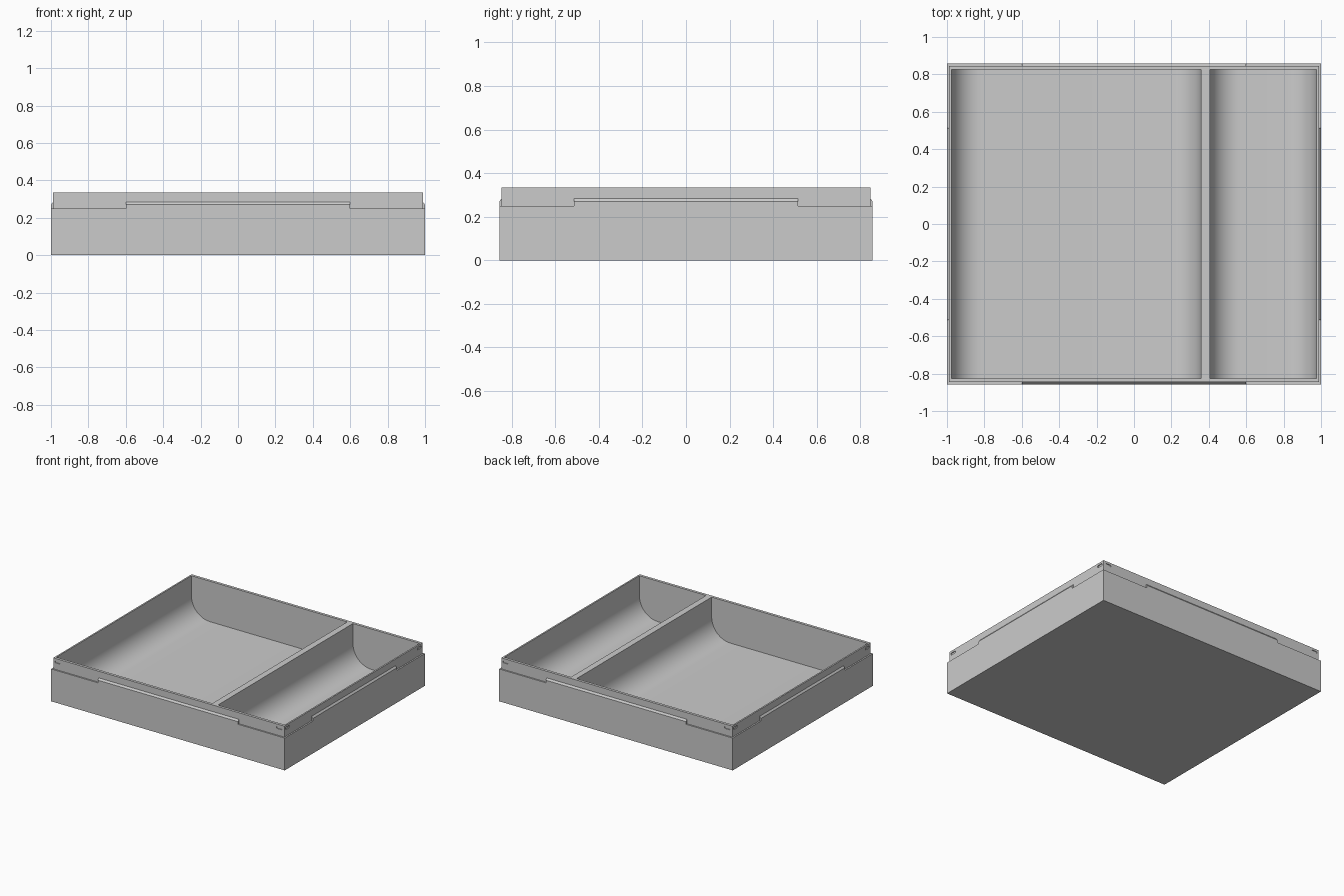
import bpy, bmesh, math

cube = bpy.data.objects.get("Cube")
if cube:
    bpy.data.objects.remove(cube, do_unlink=True)

HALF_X, HALF_Y = 1.0, 0.857
STEP = 0.011                # how far the upper rim sits inside the base
TOP, LEDGE, FLOOR = 0.335, 0.25, 0.022
POCKET_Y, FILLET = 0.825, 0.16

grey = bpy.data.materials.new("plain grey")
grey.use_nodes = True
grey.diffuse_color = (0.6, 0.6, 0.6, 1)
grey.node_tree.nodes["Principled BSDF"].inputs["Base Color"].default_value = grey.diffuse_color


def finish(name, bm):
    bmesh.ops.recalc_face_normals(bm, faces=bm.faces)
    mesh = bpy.data.meshes.new(name)
    bm.to_mesh(mesh)
    bm.free()
    mesh.materials.append(grey)
    obj = bpy.data.objects.new(name, mesh)
    bpy.context.collection.objects.link(obj)
    return obj


def loft(name, rings):
    """Closed solid through rings with equal point counts."""
    bm = bmesh.new()
    loops = [[bm.verts.new(p) for p in ring] for ring in rings]
    n = len(loops[0])
    for a, b in zip(loops, loops[1:]):
        for i in range(n):
            j = (i + 1) % n
            bm.faces.new((a[i], a[j], b[j], b[i]))
    bm.faces.new(loops[0])
    bm.faces.new(loops[-1])
    return finish(name, bm)


def rect(inset, z):
    x, y = HALF_X - inset, HALF_Y - inset
    return [(-x, -y, z), (x, -y, z), (x, y, z), (-x, y, z)]


def box(name, lo, hi, round_axis=None):
    """Box between two corners; edges along round_axis may be rounded."""
    bm = bmesh.new()
    bmesh.ops.create_cube(bm, size=1)
    for v in bm.verts:
        v.co = [l + (c + 0.5) * (h - l) for c, l, h in zip(v.co, lo, hi)]
    if round_axis is not None:
        edges = [e for e in bm.edges
                 if abs((e.verts[0].co - e.verts[1].co)[round_axis]) > 1e-4]
        bmesh.ops.bevel(bm, geom=edges, offset=0.007, segments=3,
                        profile=0.5, affect='EDGES')
    return finish(name, bm)


def combine(target, tool, operation):
    mod = target.modifiers.new(operation, 'BOOLEAN')
    mod.operation, mod.object, mod.solver = operation, tool, 'EXACT'
    bpy.context.view_layer.objects.active = target
    bpy.ops.object.modifier_apply(modifier=mod.name)
    bpy.data.objects.remove(tool, do_unlink=True)


def pocket(x0, x1):
    """Scoop with rounded bottom edges, running front to back."""
    pts = [(x0, TOP + 0.1)]
    for cx, start in ((x0 + FILLET, math.pi), (x1 - FILLET, 1.5 * math.pi)):
        for i in range(13):
            a = start + i / 12 * math.pi / 2
            pts.append((cx + FILLET * math.cos(a),
                        FLOOR + FILLET + FILLET * math.sin(a)))
    pts.append((x1, TOP + 0.1))
    return loft("pocket_cutter", [[(x, y, z) for x, z in pts]
                                  for y in (-POCKET_Y, POCKET_Y)])


# Base block with a sloped upper edge, lowered at the four corners
tray = loft("tray", [rect(0, 0), rect(0, 0.27),
                     rect(STEP, 0.284), rect(2 * STEP, 0.298)])
for sx in (-1, 1):
    for sy in (-1, 1):
        xs, ys = sorted((sx * 0.6, sx * 1.1)), sorted((sy * 0.513, sy))
        combine(tray, box("corner_cutter", (xs[0], ys[0], LEDGE),
                          (xs[1], ys[1], 0.5)), 'DIFFERENCE')

# Upper rim
combine(tray, loft("rim", [rect(STEP, 0.1), rect(STEP, TOP)]), 'UNION')

# Two compartments with the divider between them
for x0, x1 in ((-0.977, 0.358), (0.406, 0.977)):
    combine(tray, pocket(x0, x1), 'DIFFERENCE')

# Shallow catch slots near the corners of every side
DEPTH = 0.006
rx, ry = HALF_X - STEP, HALF_Y - STEP
for sx in (-1, 1):
    for sy in (-1, 1):
        x, y = sx * 0.948, sy * 0.805
        ys = sorted((sy * (ry - DEPTH), sy * (ry + 0.05)))
        combine(tray, box("slot_cutter", (x - 0.025, ys[0], 0.301),
                          (x + 0.025, ys[1], 0.318), 1), 'DIFFERENCE')
        xs = sorted((sx * (rx - DEPTH), sx * (rx + 0.05)))
        combine(tray, box("slot_cutter", (xs[0], y - 0.025, 0.301),
                          (xs[1], y + 0.025, 0.318), 0), 'DIFFERENCE')

bpy.ops.object.select_all(action='DESELECT')
tray.select_set(True)
bpy.context.view_layer.objects.active = tray
bpy.ops.object.shade_smooth_by_angle(angle=math.radians(30))
